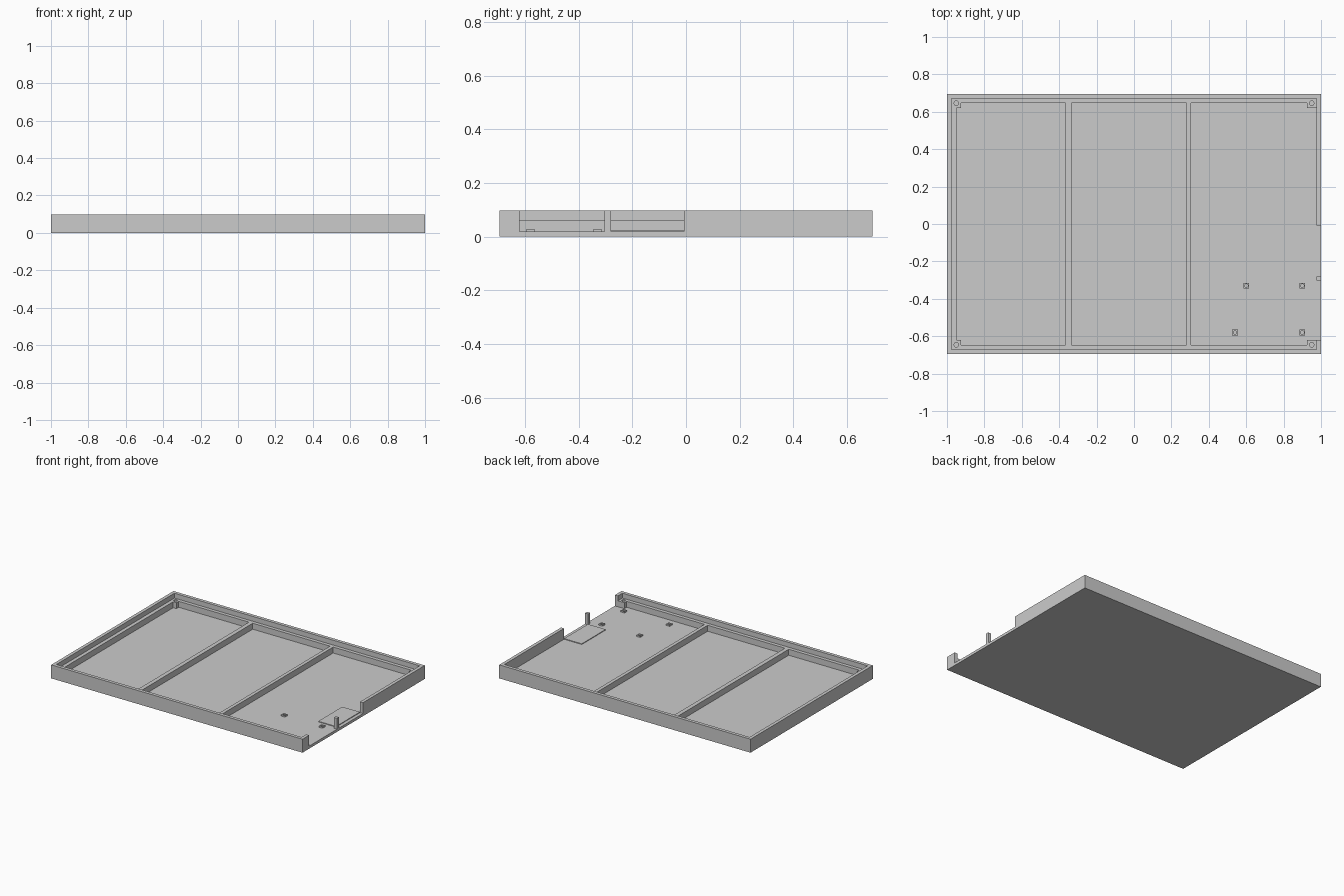
import bpy, bmesh

cube = bpy.data.objects.get("Cube")
if cube:
    bpy.data.objects.remove(cube, do_unlink=True)

grey = bpy.data.materials.new("light_grey")
grey.use_nodes = True
grey.diffuse_color = (0.6, 0.6, 0.6, 1)
grey.node_tree.nodes["Principled BSDF"].inputs["Base Color"].default_value = (0.6, 0.6, 0.6, 1)

FLOOR, LEDGE, TOP = 0.019, 0.062, 0.097   # heights
HX, HY = 1.0, 0.695                       # outer half sizes
WX, WY = 0.976, 0.671                     # inside of outer wall
LX, LY = 0.95, 0.646                      # inside of ledge
BX, BY = 0.925, 0.62                      # inside of corner bosses
ABOVE = TOP + 0.05


def prism(name, outline, z0, z1):
    """Extrude a flat outline from z0 to z1."""
    bm = bmesh.new()
    face = bm.faces.new([bm.verts.new((x, y, z0)) for x, y in outline])
    out = bmesh.ops.extrude_face_region(bm, geom=[face])
    verts = [g for g in out["geom"] if isinstance(g, bmesh.types.BMVert)]
    bmesh.ops.translate(bm, verts=verts, vec=(0, 0, z1 - z0))
    bmesh.ops.recalc_face_normals(bm, faces=bm.faces)
    mesh = bpy.data.meshes.new(name)
    bm.to_mesh(mesh)
    bm.free()
    mesh.materials.append(grey)
    obj = bpy.data.objects.new(name, mesh)
    bpy.context.collection.objects.link(obj)
    return obj


def box(name, x0, x1, y0, y1, z0, z1):
    return prism(name, [(x0, y0), (x1, y0), (x1, y1), (x0, y1)], z0, z1)


def cylinder(name, x, y, r, z0, z1):
    bpy.ops.mesh.primitive_cylinder_add(vertices=24, radius=r, depth=z1 - z0,
                                        location=(x, y, (z0 + z1) / 2))
    obj = bpy.context.object
    obj.name = name
    return obj


def cut(target, cutter):
    """Subtract the cutter and remove it."""
    cutter.hide_render = True
    bpy.context.view_layer.objects.active = target
    mod = target.modifiers.new("cut", "BOOLEAN")
    mod.operation, mod.solver, mod.object = "DIFFERENCE", "EXACT", cutter
    bpy.ops.object.modifier_apply(modifier=mod.name)
    bpy.data.objects.remove(cutter, do_unlink=True)


# Tray body with rim recess
tray = box("tray", -HX, HX, -HY, HY, 0, TOP)
cut(tray, box("rim_cutter", -WX, WX, -WY, WY, LEDGE, ABOVE))

# Three bays, leaving ribs, ledge and corner bosses standing
left_bay = [(-0.365, -LY), (-0.365, LY), (-BX, LY), (-BX, BY), (-LX, BY),
            (-LX, -BY), (-BX, -BY), (-BX, -LY)]
right_bay = [(0.305, -LY), (0.305, LY), (BX, LY), (BX, BY), (WX, BY),
             (WX, -BY), (BX, -BY), (BX, -LY)]
cut(tray, prism("bay_cutter", left_bay, FLOOR, ABOVE))
cut(tray, box("bay_cutter", -0.335, 0.28, -LY, LY, FLOOR, ABOVE))
cut(tray, prism("bay_cutter", right_bay, FLOOR, ABOVE))

# Two side openings with a thin post between them
for y0, y1 in ((-BY, -0.303), (-0.28, -0.008)):
    cut(tray, box("opening_cutter", 0.96, 1.1, y0, y1, FLOOR, ABOVE))

# Screw holes in corner bosses
for sx in (-1, 1):
    for sy in (-1, 1):
        cut(tray, cylinder("hole_cutter", sx * LX, sy * LY, 0.012, FLOOR, ABOVE))

# Board standoffs with pilot holes
for x, y in ((0.6, -0.33), (0.9, -0.33), (0.54, -0.58), (0.9, -0.58)):
    s = 0.015
    standoff = box("standoff", x - s, x + s, y - s, y + s, FLOOR, 0.029)
    cut(standoff, cylinder("pilot_cutter", x, y, 0.009, FLOOR - 0.01, ABOVE))

# Thin raised pad beside the side opening
box("floor_pad", 0.835, WX, -0.28, -0.008, FLOOR, FLOOR + 0.005)
